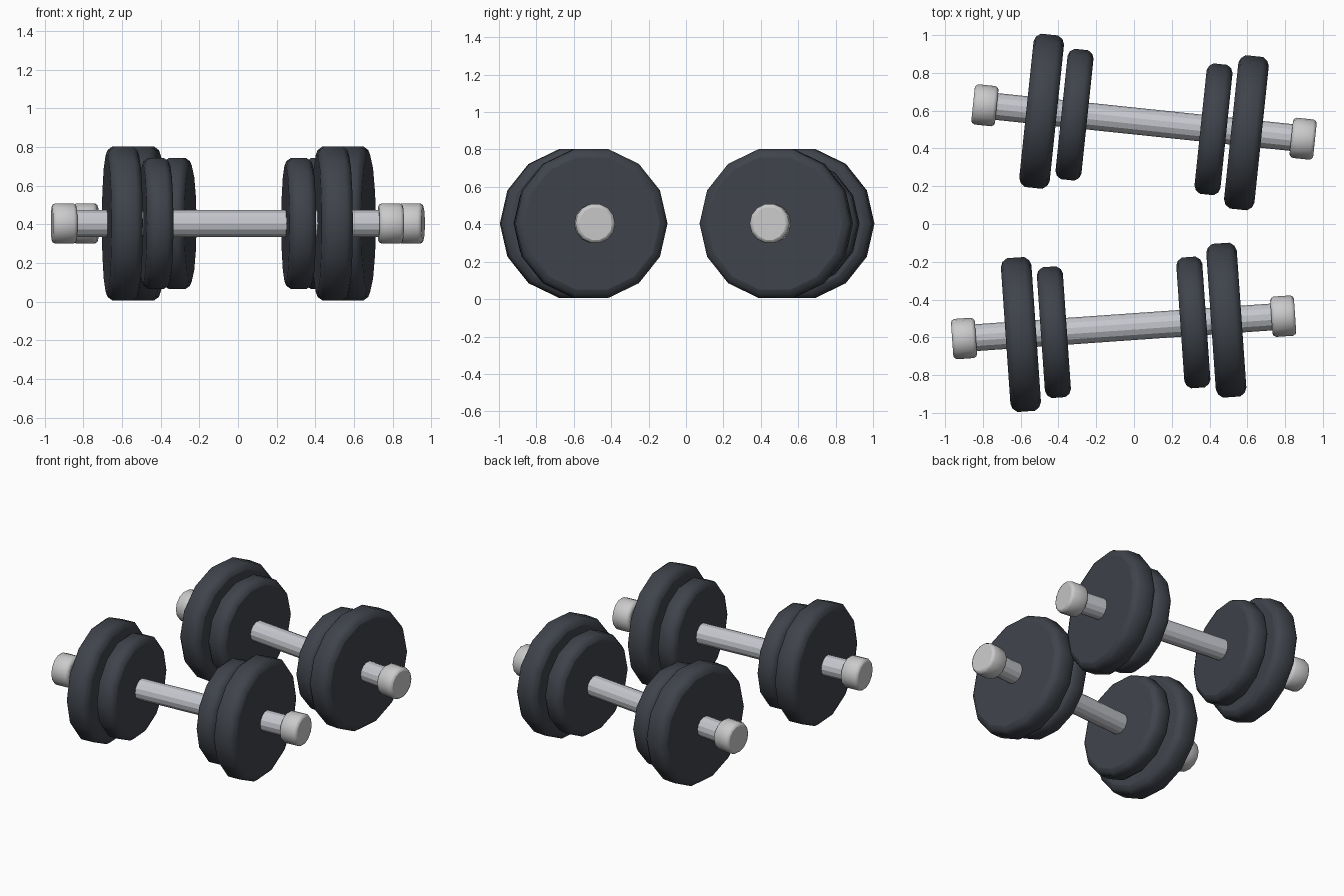
import bpy, bmesh, math
from mathutils import Matrix

if "Cube" in bpy.data.objects:
    bpy.data.objects.remove(bpy.data.objects["Cube"])

SIDES = 14


def material(name, rgb):
    m = bpy.data.materials.new(name)
    m.diffuse_color = (*rgb, 1)
    m.use_nodes = True
    m.node_tree.nodes["Principled BSDF"].inputs["Base Color"].default_value = m.diffuse_color
    return m


RUBBER = material("dark rubber", (0.05, 0.057, 0.07))
STEEL = material("steel", (0.56, 0.57, 0.61))
CAP = material("pale steel", (0.59, 0.59, 0.60))


def lathe(name, profile, mat, frame, smooth):
    """Turn (x, radius) points around the x axis and close both ends."""
    bm = bmesh.new()
    rings = []
    for x, r in profile:
        rings.append([bm.verts.new((x, r * math.cos(a), r * math.sin(a)))
                      for a in (2 * math.pi * i / SIDES for i in range(SIDES))])
    for a, b in zip(rings, rings[1:]):
        for i in range(SIDES):
            j = (i + 1) % SIDES
            f = bm.faces.new((a[i], a[j], b[j], b[i]))
            f.smooth = smooth
    # flat end faces with a crisp border
    for ring in (rings[0], rings[-1]):
        f = bm.faces.new(ring)
        f.smooth = False
        for e in f.edges:
            e.smooth = False
    bmesh.ops.recalc_face_normals(bm, faces=bm.faces)
    mesh = bpy.data.meshes.new(name)
    bm.to_mesh(mesh)
    bm.free()
    mesh.materials.append(mat)
    ob = bpy.data.objects.new(name, mesh)
    ob.matrix_world = frame
    bpy.context.collection.objects.link(ob)


def rounded(center, half, r, dx, dr):
    """Disc profile with rounded rims."""
    side = [(half, r - dr), (half - 0.3 * dx, r - 0.4 * dr), (half - dx, r)]
    return ([(center - x, y) for x, y in side]
            + [(center + x, y) for x, y in reversed(side)])


def dumbbell(tag, x, y, degrees):
    frame = (Matrix.Translation((x, y, 0.404))
             @ Matrix.Rotation(math.radians(degrees), 4, 'Z'))
    lathe(tag + "_bar", [(-0.85, 0.071), (0.85, 0.071)], STEEL, frame, False)
    for side, s in (("left", -1), ("right", 1)):
        lathe(f"{tag}_{side}_large_plate",
              rounded(s * 0.545, 0.081, 0.408, 0.035, 0.045), RUBBER, frame, True)
        lathe(f"{tag}_{side}_small_plate",
              rounded(s * 0.37, 0.069, 0.347, 0.033, 0.04), RUBBER, frame, True)
        lathe(f"{tag}_{side}_end_cap",
              rounded(s * 0.847, 0.063, 0.107, 0.018, 0.018), CAP, frame, True)


dumbbell("front_dumbbell", -0.055, -0.547, 4)
dumbbell("back_dumbbell", 0.053, 0.540, -6)
